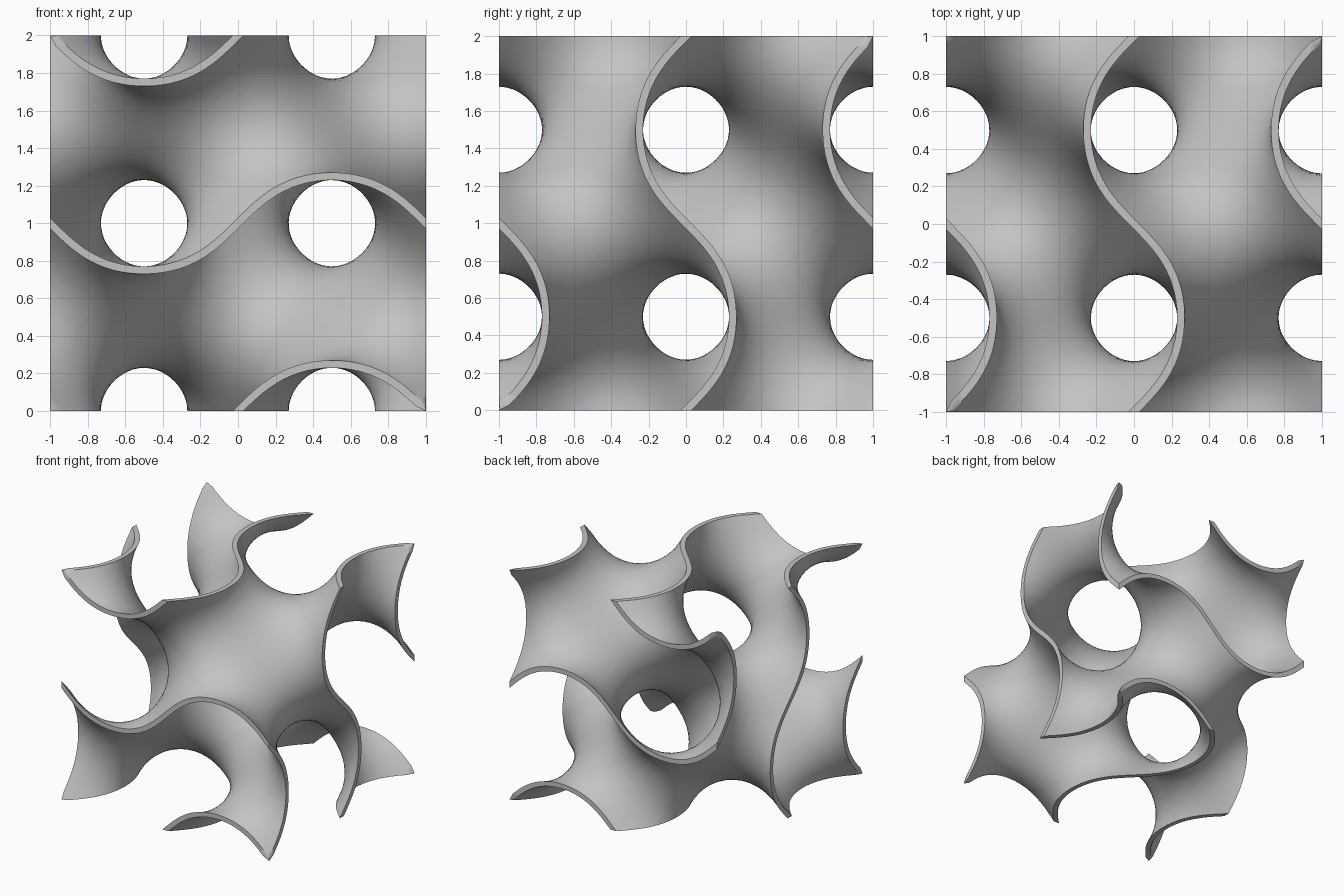
import bpy
import bmesh
from math import sin, cos, pi, radians
from itertools import product
from mathutils import Vector

if "Cube" in bpy.data.objects:
    bpy.data.objects.remove(bpy.data.objects["Cube"], do_unlink=True)

WALL = 0.089          # level offset on each side of the mid surface
CELLS = 50            # sampling cells along one side
START = -1.063
STEP = -2 * START / CELLS


def field(p):
    """Triply periodic wave field, one period over the cube."""
    x, y, z = p * pi
    return sin(x) * cos(z) + sin(z) * cos(y) - sin(y) * cos(x)


def gradient(p):
    x, y, z = p * pi
    return pi * Vector((cos(x) * cos(z) + sin(y) * sin(x),
                        -sin(z) * sin(y) - cos(y) * cos(x),
                        cos(z) * cos(y) - sin(x) * sin(z)))


def settle(p, level, snap):
    """Move p onto a level of the field; points near a cube side stay in it."""
    p = p.copy()
    locked = [abs(abs(c) - 1) < snap for c in p]
    for i in range(3):
        if locked[i]:
            p[i] = 1.0 if p[i] > 0 else -1.0
    for _ in range(6):
        g = gradient(p)
        for i in range(3):
            if locked[i]:
                g[i] = 0.0
        p -= g * ((field(p) - level) / max(g.length_squared, 0.5))
    return p


def node(q):
    return Vector([START + STEP * i for i in q])


# Mid surface: one point per crossed cell, one quad per crossed grid edge
values = {q: field(node(q)) for q in product(range(CELLS + 1), repeat=3)}
crossings, quads = {}, []
for q, a in values.items():
    for axis in range(3):
        end = list(q)
        end[axis] += 1
        b = values.get(tuple(end))
        if b is None or (a > 0) == (b > 0):
            continue
        hit = node(q).lerp(node(end), a / (a - b))
        u, v = (axis + 1) % 3, (axis + 2) % 3
        ring = []
        for du, dv in ((0, 0), (1, 0), (1, 1), (0, 1)):
            cell = list(q)
            cell[u] -= du
            cell[v] -= dv
            ring.append(tuple(cell))
        for cell in ring:
            crossings.setdefault(cell, []).append(hit)
        if min(q[u], q[v]) > 0 and max(q[u], q[v]) < CELLS:
            quads.append(ring if a > 0 else ring[::-1])

mid = bmesh.new()
points = {}
for ring in quads:
    for cell in ring:
        if cell not in points:
            hits = crossings[cell]
            centre = sum(hits, Vector()) / len(hits)
            points[cell] = mid.verts.new(settle(centre, 0, STEP * 0.3))
    mid.faces.new([points[cell] for cell in ring])

# Trim to the cube
for axis, side in product(range(3), (-1, 1)):
    normal = Vector()
    normal[axis] = side
    bmesh.ops.bisect_plane(mid, geom=mid.verts[:] + mid.edges[:] + mid.faces[:],
                           dist=1e-4, plane_co=normal, plane_no=normal,
                           clear_outer=True)

# Shell: two offset skins joined by flat rims on the cube sides
shell = bmesh.new()
lift = Vector((0, 0, 1))
skins = []
for level in (WALL, -WALL):
    skins.append({v: shell.verts.new(settle(v.co, level, 5e-4) + lift)
                  for v in mid.verts})
front, back = skins
for f in mid.faces:
    shell.faces.new([front[v] for v in f.verts])
    shell.faces.new([back[v] for v in reversed(f.verts)])
for e in mid.edges:
    if len(e.link_faces) == 1:
        a, b = e.verts
        shell.faces.new((front[a], front[b], back[b], back[a]))
bmesh.ops.recalc_face_normals(shell, faces=shell.faces[:])

mesh = bpy.data.meshes.new("wavy_shell")
shell.to_mesh(mesh)
mid.free()
shell.free()
obj = bpy.data.objects.new("wavy_shell", mesh)
bpy.context.collection.objects.link(obj)

# Plain grey finish
grey = bpy.data.materials.new("light_grey")
grey.use_nodes = True
colour = (0.55, 0.55, 0.55, 1)
grey.diffuse_color = colour
grey.node_tree.nodes["Principled BSDF"].inputs["Base Color"].default_value = colour
mesh.materials.append(grey)

bpy.ops.object.select_all(action='DESELECT')
obj.select_set(True)
bpy.context.view_layer.objects.active = obj
bpy.ops.object.shade_smooth_by_angle(angle=radians(35))
